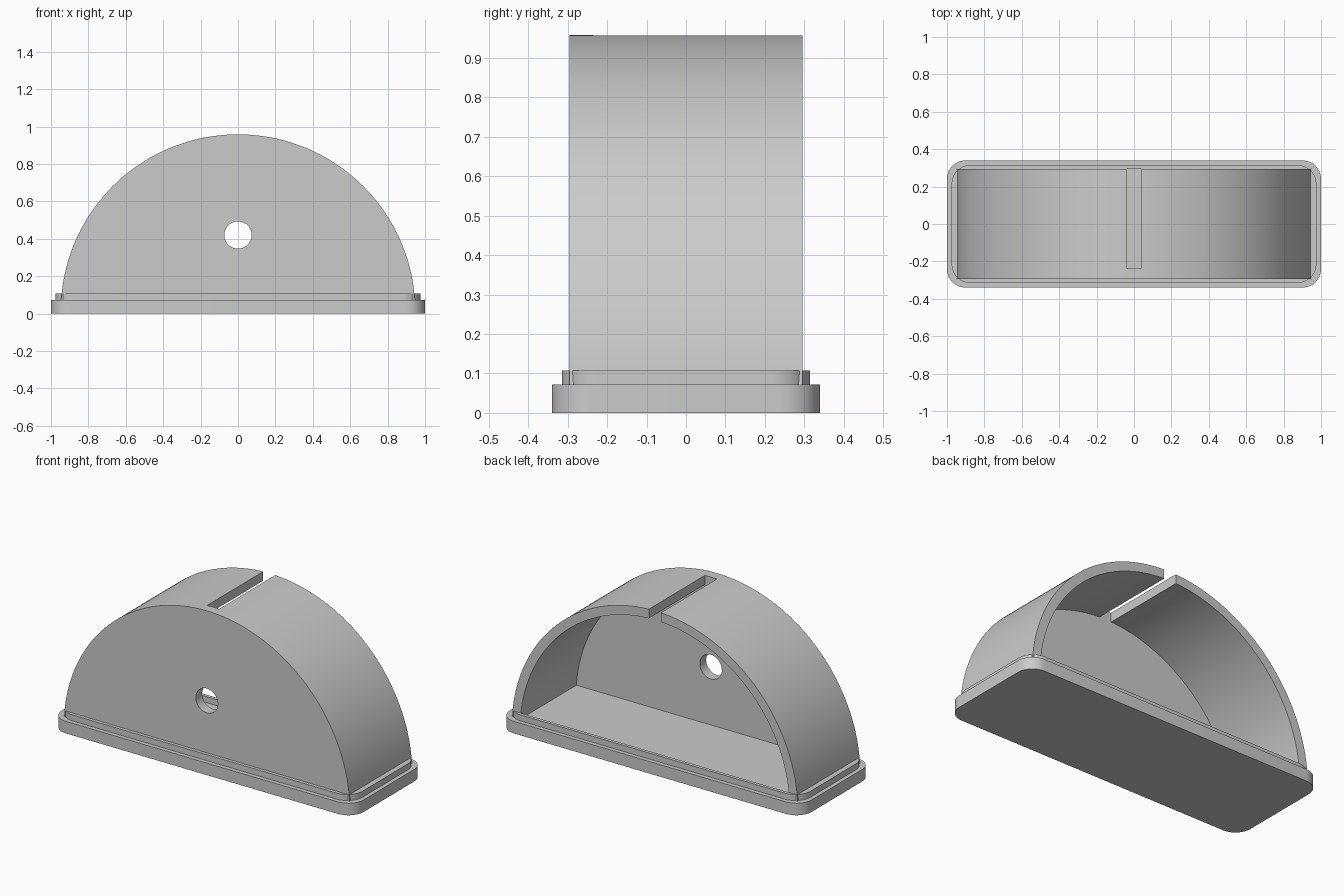
import bpy, bmesh
from math import sin, cos, pi, asin, radians

if "Cube" in bpy.data.objects:
    bpy.data.objects.remove(bpy.data.objects["Cube"])

grey = bpy.data.materials.new("plain grey")
grey.use_nodes = True
grey.diffuse_color = (0.6, 0.6, 0.6, 1)
grey.node_tree.nodes["Principled BSDF"].inputs["Base Color"].default_value = (0.6, 0.6, 0.6, 1)

BASE_TOP, LIP_TOP = 0.072, 0.108
FRONT, WALL_INNER, BACK = -0.295, -0.235, 0.295
CENTRE_Z, OUTER_R, INNER_R = 0.01, 0.948, 0.893


def extrude(name, outline, direction):
    """Solid made by sweeping a flat outline along a direction."""
    bm = bmesh.new()
    face = bm.faces.new([bm.verts.new(p) for p in outline])
    swept = bmesh.ops.extrude_face_region(bm, geom=[face])
    verts = [g for g in swept["geom"] if isinstance(g, bmesh.types.BMVert)]
    bmesh.ops.translate(bm, verts=verts, vec=direction)
    bmesh.ops.recalc_face_normals(bm, faces=bm.faces)
    mesh = bpy.data.meshes.new(name)
    bm.to_mesh(mesh)
    bm.free()
    mesh.materials.append(grey)
    obj = bpy.data.objects.new(name, mesh)
    bpy.context.collection.objects.link(obj)
    return obj


def rounded_slab(name, hx, hy, r, z0, z1, steps=12):
    pts = []
    for q, (sx, sy) in enumerate([(1, 1), (-1, 1), (-1, -1), (1, -1)]):
        for i in range(steps + 1):
            a = (q + i / steps) * pi / 2
            pts.append((sx * (hx - r) + r * cos(a), sy * (hy - r) + r * sin(a), z0))
    return extrude(name, pts, (0, 0, z1 - z0))


def dome(name, r, y0, y1, z0, steps=96):
    a0 = asin((z0 - CENTRE_Z) / r)
    angles = [a0 + (pi - 2 * a0) * i / steps for i in range(steps + 1)]
    return extrude(name, [(r * cos(a), y0, CENTRE_Z + r * sin(a)) for a in angles], (0, y1 - y0, 0))


def box(name, x, y0, y1, z0, z1):
    return extrude(name, [(-x, y0, z0), (x, y0, z0), (x, y1, z0), (-x, y1, z0)], (0, 0, z1 - z0))


def cut(obj, cutter):
    mod = obj.modifiers.new(cutter.name, "BOOLEAN")
    mod.operation = "DIFFERENCE"
    mod.solver = "EXACT"
    mod.object = cutter
    bpy.context.view_layer.objects.active = obj
    bpy.ops.object.modifier_apply(modifier=mod.name)
    bpy.data.objects.remove(cutter)


# Base plate and the raised lip around the housing
base = rounded_slab("base_plate", 1.0, 0.34, 0.1, 0, BASE_TOP)
lip = rounded_slab("base_lip", 0.975, 0.315, 0.1, BASE_TOP, LIP_TOP)
cut(lip, box("lip_cutter", 0.92, -0.265, BACK, 0.05, 0.2))

# Half-round housing, hollow and open at the back
housing = dome("housing", OUTER_R, FRONT, BACK, BASE_TOP)
cut(housing, dome("cavity_cutter", INNER_R, WALL_INNER, 0.5, 0.05))

# Round hole through the front wall
ring = [2 * pi * i / 48 for i in range(48)]
cut(housing, extrude("hole_cutter", [(0.073 * cos(a), -0.5, 0.42 + 0.073 * sin(a)) for a in ring], (0, 0.4, 0)))

# Slot along the crown, open at the back
cut(housing, box("slot_cutter", 0.04, WALL_INNER, 0.5, 0.8, 1.2))

# Smooth curves, crisp edges
for obj in (base, lip, housing):
    bpy.ops.object.select_all(action="DESELECT")
    obj.select_set(True)
    bpy.context.view_layer.objects.active = obj
    bpy.ops.object.shade_smooth_by_angle(angle=radians(30))
